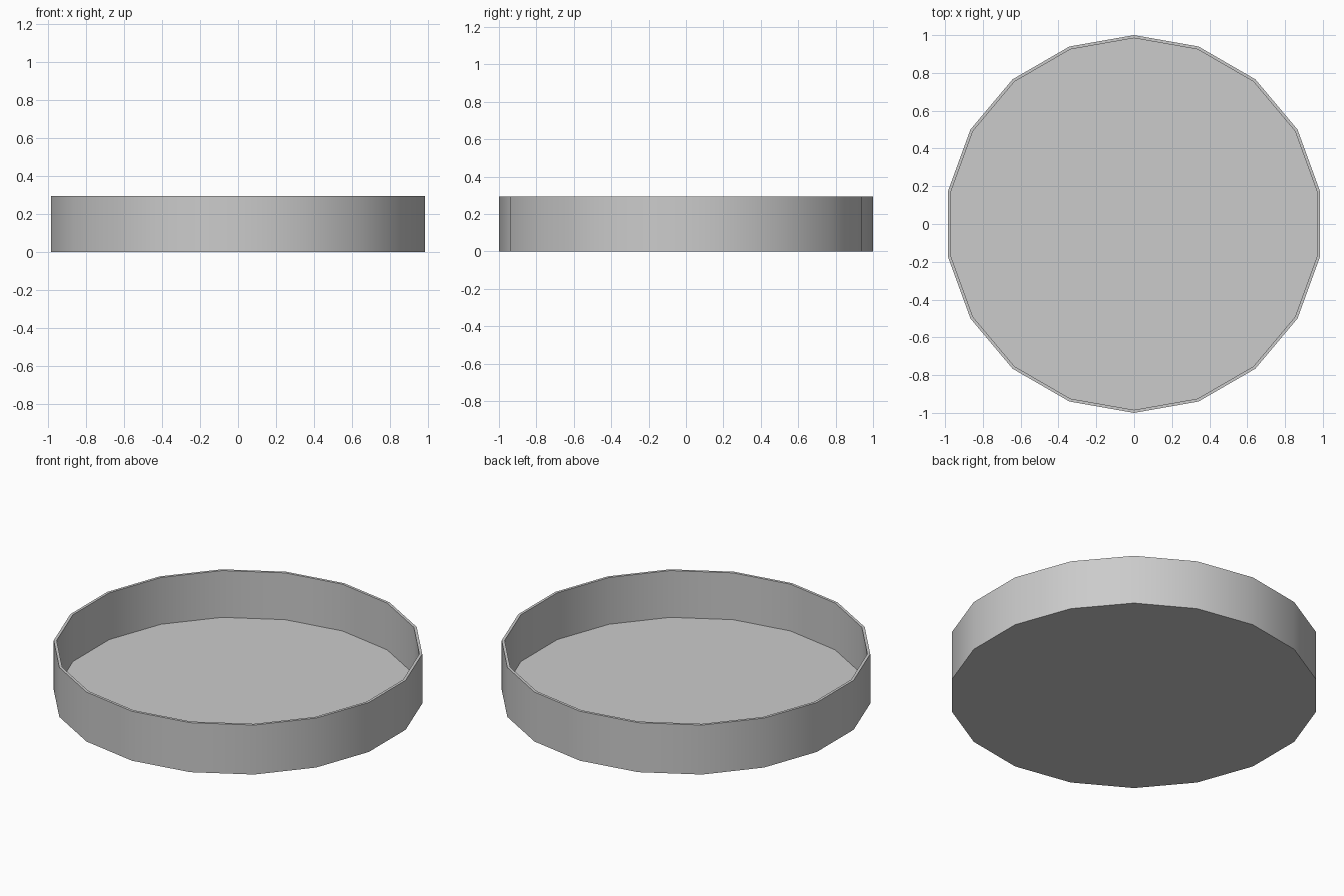
import bpy, bmesh, math

if "Cube" in bpy.data.objects:
    bpy.data.objects.remove(bpy.data.objects["Cube"])

SIDES, RADIUS, HEIGHT, WALL = 18, 1.0, 0.295, 0.016


def ring(bm, radius, z):
    """Loop of vertices with one corner pointing straight back."""
    step = 2 * math.pi / SIDES
    return [bm.verts.new((radius * math.sin(-i * step), radius * math.cos(i * step), z))
            for i in range(SIDES)]


# Tray: outer wall, rim, inner wall and recessed floor as one closed shell
bm = bmesh.new()
profile = [(RADIUS, 0), (RADIUS, HEIGHT), (RADIUS - WALL, HEIGHT), (RADIUS - WALL, WALL)]
loops = [ring(bm, r, z) for r, z in profile]
for low, high in zip(loops, loops[1:]):
    for i in range(SIDES):
        j = (i + 1) % SIDES
        bm.faces.new((low[i], low[j], high[j], high[i]))
bm.faces.new(loops[0][::-1])
bm.faces.new(loops[-1])
bmesh.ops.recalc_face_normals(bm, faces=bm.faces)

mesh = bpy.data.meshes.new("round_tray")
bm.to_mesh(mesh)
bm.free()
tray = bpy.data.objects.new("round_tray", mesh)
bpy.context.collection.objects.link(tray)

# Smooth walls, crisp rim and base
bpy.context.view_layer.objects.active = tray
tray.select_set(True)
bpy.ops.object.shade_smooth_by_angle(angle=math.radians(30))
